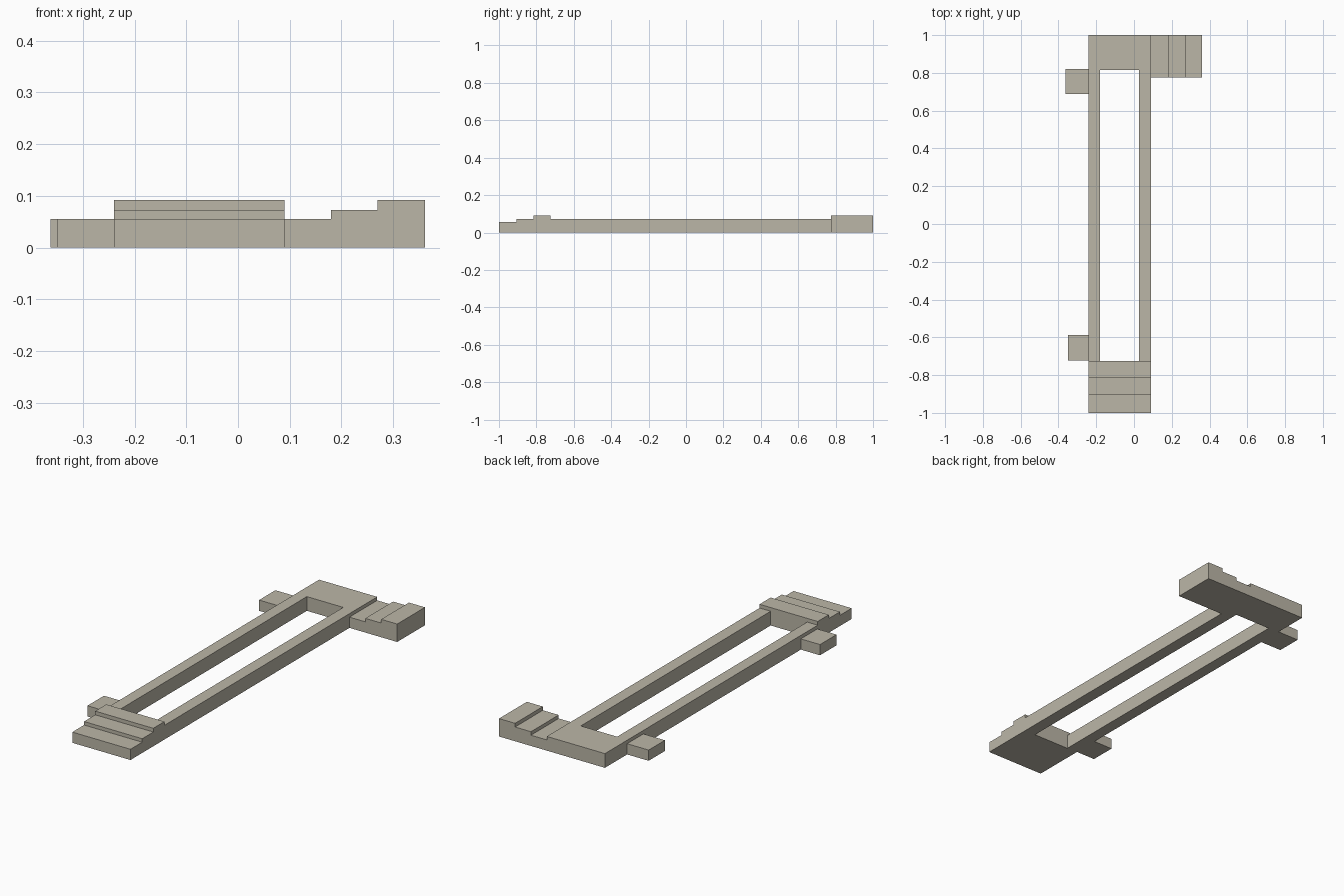
import bpy, bmesh
from mathutils import Vector

if "Cube" in bpy.data.objects:
    bpy.data.objects.remove(bpy.data.objects["Cube"])

stone = bpy.data.materials.new("warm_grey_stone")
stone.diffuse_color = (0.50, 0.47, 0.39, 1)
stone.use_nodes = True
stone.node_tree.nodes["Principled BSDF"].inputs["Base Color"].default_value = stone.diffuse_color

LOW, MID, HIGH = 0.055, 0.073, 0.092


def prism(name, outline, offset):
    """Extrude a closed 3D outline along an offset vector."""
    bm = bmesh.new()
    face = bm.faces.new([bm.verts.new(p) for p in outline])
    ext = bmesh.ops.extrude_face_region(bm, geom=[face], use_keep_orig=True)
    verts = [g for g in ext["geom"] if isinstance(g, bmesh.types.BMVert)]
    bmesh.ops.translate(bm, verts=verts, vec=Vector(offset))
    bmesh.ops.recalc_face_normals(bm, faces=bm.faces)
    mesh = bpy.data.meshes.new(name)
    bm.to_mesh(mesh)
    bm.free()
    mesh.materials.append(stone)
    obj = bpy.data.objects.new(name, mesh)
    bpy.context.collection.objects.link(obj)
    return obj


def stair_profile(a, b, c, d):
    """Three-step side profile, rising from a to d."""
    return [(a, 0), (d, 0), (d, HIGH), (c, HIGH), (c, MID), (b, MID), (b, LOW), (a, LOW)]


# U-shaped walkway: two long rails joined by the back landing
walkway = [(-0.24, -0.725), (-0.18, -0.725), (-0.18, 0.815), (0.027, 0.815),
           (0.027, -0.725), (0.09, -0.725), (0.09, 1), (-0.24, 1)]
prism("walkway_frame", [(x, y, 0) for x, y in walkway], (0, 0, MID))

# Front steps rise toward the back, closing the frame
prism("front_steps", [(-0.24, y, z) for y, z in stair_profile(-1, -0.905, -0.815, -0.725)],
      (0.33, 0, 0))

# Side steps rise to the right from the back landing
prism("side_steps", [(x, 0.775, z) for x, z in stair_profile(0.09, 0.18, 0.27, 0.361)],
      (0, 0.225, 0))

# Low tabs on the left rail
for name, x, y0, y1 in (("back_tab", -0.362, 0.688, 0.82), ("front_tab", -0.349, -0.722, -0.588)):
    prism(name, [(x, y0, 0), (-0.24, y0, 0), (-0.24, y1, 0), (x, y1, 0)], (0, 0, LOW))
